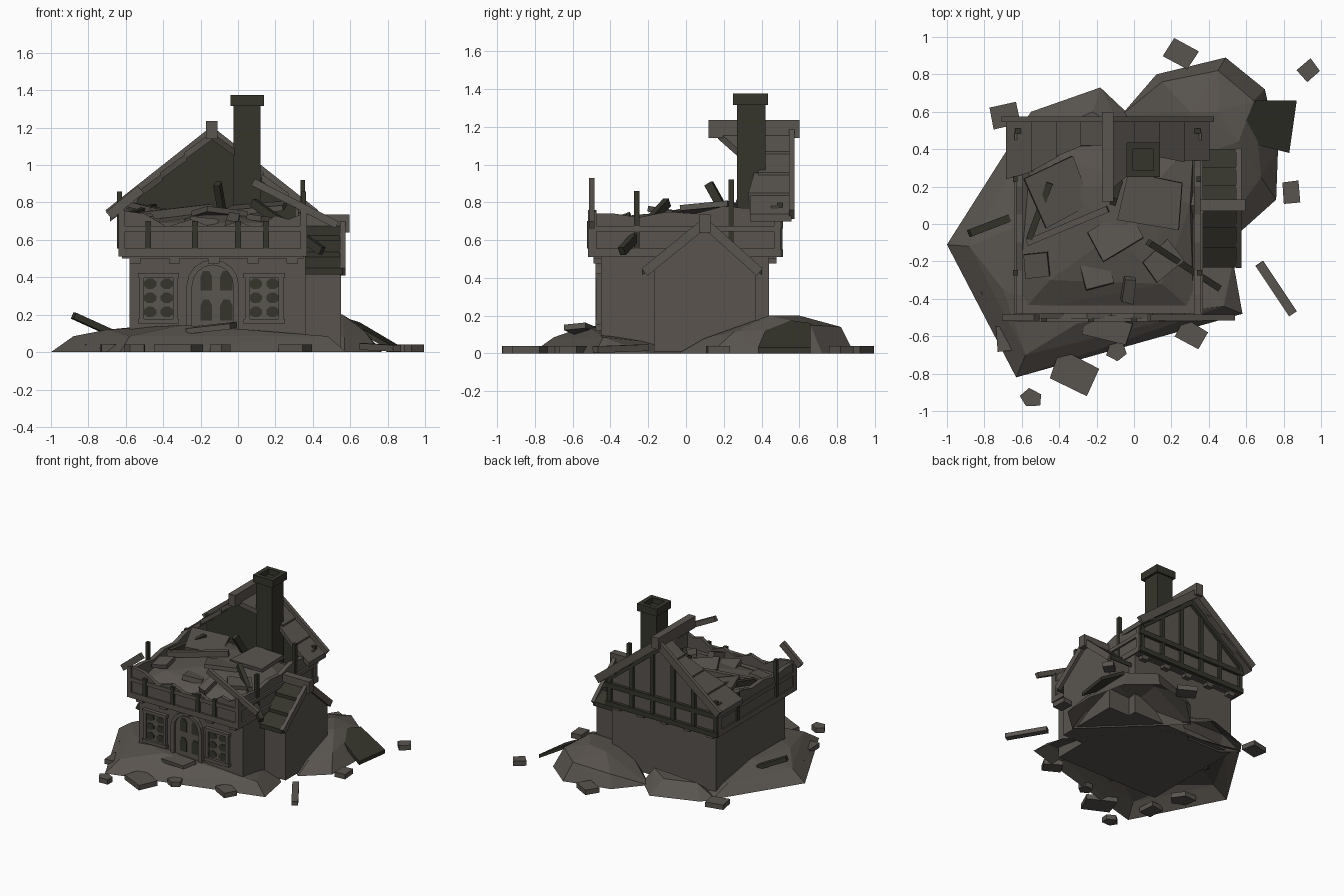
import bpy, bmesh, math, random
from mathutils import Vector, Matrix, Euler

if "Cube" in bpy.data.objects:
    bpy.data.objects.remove(bpy.data.objects["Cube"])

random.seed(4)

def material(name, rgb):
    m = bpy.data.materials.new(name)
    m.diffuse_color = (*rgb, 1)
    m.use_nodes = True
    m.node_tree.nodes["Principled BSDF"].inputs["Base Color"].default_value = m.diffuse_color
    return m

WALL = material("grey brown wall", (0.100, 0.088, 0.076))
TRIM = material("weathered trim", (0.102, 0.090, 0.077))
ROOF = material("brown shingle", (0.096, 0.086, 0.074))
DARK = material("dark olive wood", (0.036, 0.035, 0.025))
RUBBLE = material("rubble earth", (0.098, 0.087, 0.075))

def finish(name, bm, mat):
    bmesh.ops.recalc_face_normals(bm, faces=bm.faces)
    me = bpy.data.meshes.new(name)
    bm.to_mesh(me)
    bm.free()
    me.materials.append(mat)
    ob = bpy.data.objects.new(name, me)
    bpy.context.collection.objects.link(ob)
    return ob

def box(name, x, y, z, mat):
    bm = bmesh.new()
    m = Matrix.Translation(((x[0]+x[1])/2, (y[0]+y[1])/2, (z[0]+z[1])/2)) @ \
        Matrix.Diagonal((x[1]-x[0], y[1]-y[0], z[1]-z[0], 1))
    bmesh.ops.create_cube(bm, size=1, matrix=m)
    return finish(name, bm, mat)

def beam(name, p, q, w, h, mat):
    """Straight timber from p to q, w wide sideways, h tall."""
    p, q = Vector(p), Vector(q)
    d = (q - p).normalized()
    side = d.cross(Vector((0, 0, 1))).normalized()
    rot = Matrix((side, d, side.cross(d))).transposed().to_4x4()
    bm = bmesh.new()
    bmesh.ops.create_cube(bm, size=1, matrix=Matrix.Translation((p + q) / 2) @ rot @
                          Matrix.Diagonal((w, (q - p).length, h, 1)))
    return finish(name, bm, mat)

def extrude(bm, pts, vec):
    f = bm.faces.new([bm.verts.new(p) for p in pts])
    g = bmesh.ops.extrude_face_region(bm, geom=[f])
    bmesh.ops.translate(bm, verts=[v for v in g["geom"] if isinstance(v, bmesh.types.BMVert)], vec=vec)

def prism(name, profile, axis, a, b, mat):
    """Extrude a profile (x,z) along y, or (y,z) along x."""
    bm = bmesh.new()
    put = (lambda u, v, t: (u, t, v)) if axis == 'y' else (lambda u, v, t: (t, u, v))
    extrude(bm, [put(u, v, a) for u, v in profile], put(0, 0, b - a))
    return finish(name, bm, mat)

def mound(name, pts, mat, open_base=True):
    """Faceted heap: convex hull of a few points, open where it meets the ground."""
    bm = bmesh.new()
    for p in pts:
        bm.verts.new(p)
    g = bmesh.ops.convex_hull(bm, input=bm.verts)
    junk = {e for e in g["geom_interior"] + g["geom_unused"] if isinstance(e, bmesh.types.BMVert)}
    bmesh.ops.delete(bm, geom=list(junk), context='VERTS')
    bmesh.ops.recalc_face_normals(bm, faces=bm.faces)
    ob = finish(name, bm, mat)
    if open_base:
        bm = bmesh.new()
        bm.from_mesh(ob.data)
        bmesh.ops.delete(bm, geom=[f for f in bm.faces if all(v.co.z < .001 for v in f.verts)], context='FACES')
        bm.to_mesh(ob.data)
        bm.free()
    return ob

def chunk(name, c, size, rot, mat, n=4):
    """Irregular broken slab with n sides."""
    bm = bmesh.new()
    r = [.66 * random.uniform(.88, 1.08) for _ in range(n)]
    a = [2*math.pi*(k+.5)/n for k in range(n)]
    extrude(bm, [(size[0]*r[k]*math.cos(a[k]), size[1]*r[k]*math.sin(a[k]), -size[2]/2) for k in range(n)], (0, 0, size[2]))
    bm.transform(Matrix.Translation(c) @ Euler([math.radians(t) for t in rot]).to_matrix().to_4x4())
    return finish(name, bm, mat)

# Ground floor and side annex
box("ground_floor", (-.58, .36), (-.45, .44), (.01, .52), WALL)
prism("annex_walls", [(-.17, .01), (.37, .01), (.37, .45), (.1, .68), (-.17, .45)], 'x', .3, .55, WALL)

# Annex roof: three rows per slope, ridge and barge boards
for s, end in ((-1, -.22), (1, .39)):
    for i in range(3):
        y0, y1 = .1 + (end-.1)*i/3, .1 + (end-.1)*(i+1.12)/3
        z0, z1 = .69 - .26*i/3, .70 - .26*(i+1.12)/3
        prism("annex_roof_row", [(y0, z0-.03), (y1, z1-.015), (y1, z1+.02), (y0, z0)], 'x', .34, .56, DARK)
    beam("annex_barge_board", (.56, .1, .69), (.56, end, .43), .03, .05, TRIM)
box("annex_ridge", (.33, .595), (.07, .13), (.64, .735), TRIM)

# Upper storey walls with broken tops
box("upper_floor_slab", (-.62, .35), (-.49, .48), (.5, .62), WALL)
prism("upper_front_wall", [(-.64, .51), (.37, .51), (.37, .75), (.27, .71), (.2, .73), (.1, .66), (0, .70),
      (-.12, .66), (-.25, .71), (-.38, .67), (-.5, .74), (-.64, .76)], 'y', -.505, -.475, WALL)
side = [(-.49, .51), (.49, .51), (.49, .77), (.3, .77), (.2, .78), (.05, .74), (-.1, .75), (-.25, .72), (-.38, .74), (-.49, .74)]
prism("upper_right_wall", side, 'x', .32, .355, WALL)
prism("upper_left_wall", side, 'x', -.63, -.595, WALL)
for z0, z1 in ((.51, .555), (.645, .675)):
    box("front_rail", (-.64, .37), (-.52, -.49), (z0, z1), TRIM)
    for x in (-.64, .34):
        box("side_rail", (x, x+.03), (-.5, .5), (z0, z1), TRIM)
for x in (-.64, .335):
    for y in (-.52, .465):
        box("corner_post", (x, x+.035), (y, y+.035), (.51, .76), TRIM)
for x in (-.48, -.23, 0, .15):
    box("front_stud", (x-.015, x+.015), (-.525, -.5), (.555, .70), DARK)
for x, y, z in ((-.635, -.26, .86), (.35, -.26, .86), (-.635, .24, .78), (.345, .24, .92)):
    box("side_stud", (x-.012, x+.014), (y-.015, y+.015), (.555, z), DARK)
for i in range(5):
    x = -.55 + i*.21
    for y in (-.49, .43):
        box("floor_bracket", (x-.03, x+.03), (y, y+.05), (.475, .515), TRIM)

# Back gable with timber framing and a dark inner lining
box("gable_base", (-.64, .36), (.45, .49), (.51, .78), WALL)
prism("back_gable", [(-.62, .76), (.34, .76), (-.14, 1.17)], 'y', .455, .49, WALL)
prism("gable_lining", [(-.59, .62), (.31, .62), (.31, .77), (-.14, 1.16), (-.59, .77)], 'y', .445, .455, DARK)
for z in (.53, .68):
    box("gable_rail", (-.64, .37), (.485, .515), (z-.02, z+.02), DARK)
for x in (-.62, -.42, -.235, -.045, .14, .34):
    top = max(.8, 1.14 - abs(x+.14)*.86)
    box("gable_stud", (x-.016, x+.016), (.485, .51), (.51, top), DARK)
for s in (-1, 1):
    beam("gable_rafter", (-.14, .5, 1.12), (-.14+s*.48, .5, .74), .03, .04, DARK)

# Surviving roof: stepped shingle rows, broken towards the front
def roof_row(s, i, y0, y1):
    run, drop = .53/4, .44/4
    xa, xb = -.14 + s*run*i, -.14 + s*run*(i+1.1)
    za, zb = 1.175 - drop*i, 1.19 - drop*(i+1.1)
    bm = bmesh.new()
    extrude(bm, [(xa, y0, za), (xb, y1, zb), (xb, .56, zb), (xa, .56, za)], (0, 0, -.04))
    finish("roof_row", bm, ROOF)

for i, (a, b) in enumerate(((.17, .29), (.42, .38), (.36, .33), (.34, .34))):
    roof_row(1, i, a, b)
for i, (a, b) in enumerate(((.42, .42), (.42, .36), (.36, .28), (.28, .24))):
    roof_row(-1, i, a, b)
for s in (-1, 1):
    beam("back_barge_board", (-.14, .56, 1.17), (-.14+s*.55, .56, .735), .03, .06, TRIM)
box("ridge_beam", (-.17, -.11), (.12, .6), (1.14, 1.235), TRIM)
beam("front_barge_left", (-.69, -.5, .73), (-.52, -.5, .87), .03, .05, TRIM)
beam("front_barge_right", (.08, -.5, .91), (.53, -.5, .68), .03, .04, TRIM)

# Chimney with hollow cap
box("chimney_shaft", (-.025, .12), (.27, .42), (.6, 1.33), DARK)
for x in ((-.04, -.005), (.105, .14)):
    box("chimney_cap_side", x, (.25, .435), (1.315, 1.375), DARK)
for y in ((.25, .285), (.4, .435)):
    box("chimney_cap_end", (-.005, .105), y, (1.315, 1.375), DARK)

# Windows with octagonal panes
def pane(x, z, rx, rz):
    prism("window_pane", [(x + rx*math.cos(math.pi*(k+.5)/4), z + rz*math.sin(math.pi*(k+.5)/4))
                          for k in range(8)], 'y', -.466, -.458, DARK)

for c in (-.425, .14):
    box("window_back", (c-.09, c+.09), (-.459, -.44), (.17, .41), TRIM)
    for x in (c-.09, c+.09):
        box("window_jamb", (x-.013, x+.013), (-.475, -.44), (.17, .41), TRIM)
    for z in (.165, .41):
        box("window_sill", (c-.11, c+.11), (-.48, -.44), (z-.013, z+.013), TRIM)
    for dx in (-.045, .045):
        for z in (.215, .29, .365):
            pane(c+dx, z, .036, .03)

# Arched door: stone arch ring, leaf and dark panes
def arch(r, n=8):
    return [(-.135 + r*math.cos(math.pi*k/n), .355 + r*math.sin(math.pi*k/n)) for k in range(n+1)]

prism("door_leaf", [(-.025, .05)] + arch(.11) + [(-.245, .05)], 'y', -.46, -.44, TRIM)
prism("door_arch", [(.005, .05)] + arch(.14) + [(-.275, .05), (-.245, .05)] + arch(.11)[::-1] + [(-.025, .05)],
      'y', -.48, -.44, TRIM)
for s, xs in ((-1, (-.2, -.14)), (1, (-.095, -.03))):
    for z0, z1 in ((.17, .28), (.33, .435)):
        a, b = xs
        prism("door_pane", [(a, z0), (b, z0), (b, z1-.03), (b-.015, z1), (a+.015, z1), (a, z1-.03)],
              'y', -.467, -.459, DARK)

# Rubble filling the upper storey
mound("upper_rubble", [(-.6, -.47, .6), (.32, -.47, .6), (.32, .45, .6), (-.6, .45, .6), (-.6, -.2, .66),
      (-.45, -.3, .69), (.15, -.32, .69), (.3, .1, .7), (-.1, -.05, .745), (-.35, .2, .74), (.1, .2, .75),
      (-.55, .4, .7)], RUBBLE)
for c, size, rot, m in (
        ((-.52, -.22, .71), (.15, .15, .03), (8, -10, 5), RUBBLE), ((.1, .13, .77), (.34, .28, .03), (6, -5, -10), RUBBLE),
        ((-.1, -.06, .74), (.28, .2, .03), (-8, 6, 30), RUBBLE), ((-.03, -.35, .70), (.07, .15, .05), (20, 10, -5), RUBBLE),
        ((-.4, .17, .75), (.3, .3, .03), (6, 10, 25), RUBBLE), ((-.2, -.27, .69), (.16, .14, .04), (-8, 6, 15), RUBBLE),
        ((.15, -.2, .71), (.2, .15, .03), (5, 6, 40), RUBBLE)):
    chunk("upper_debris", c, size, rot, m)
for p, q, m in (((-.57, -.1, .72), (-.14, .08, .77), TRIM), ((-.56, -.08, .73), (-.45, .22, .77), DARK),
                ((.08, -.1, .8), (.45, -.34, .54), DARK), ((-.11, .12, .90), (-.08, .22, .72), DARK)):
    beam("fallen_beam", p, q, .035, .045, m)

# Rubble heaps around the foot of the house
mound("front_heap", [(-1, -.11, 0), (-.63, -.82, 0), (.58, -.48, 0), (.53, -.2, 0), (-.6, .52, 0), (0, .4, 0),
      (-.88, -.12, .085), (-.58, -.7, .085), (.48, -.44, .085), (-.7, -.35, .12), (-.3, -.53, .145),
      (.05, -.48, .12), (-.62, .35, .07), (-.6, 0, .13)], RUBBLE)
mound("back_right_heap", [(-.07, .58, 0), (.12, .8, 0), (.49, .89, 0), (.7, .72, 0), (.77, .4, 0), (.76, .13, 0),
      (.57, -.04, 0), (.3, .3, 0), (.15, .76, .1), (.45, .82, .14), (.64, .66, .15), (.3, .6, .18), (.45, .6, .2),
      (.56, .44, .2), (.68, .25, .11), (.3, .35, .15), (.57, .1, .08)], RUBBLE)
mound("back_left_heap", [(-.62, .5, 0), (-.55, .6, 0), (-.18, .73, 0), (0, .56, 0), (-.2, .4, 0), (-.5, .4, 0),
      (-.22, .6, .1), (-.45, .5, .09), (-.05, .48, .1)], RUBBLE)

# Loose stones, slabs and timbers
for x, y, w, d, r, n in ((.25, .91, .17, .13, -30, 4), (.935, .82, .1, .09, 40, 4), (.84, .17, .09, .12, 5, 4),
                         (-.69, .58, .16, .13, 12, 4), (-.75, -.34, .16, .12, -40, 5), (-.68, -.61, .12, .15, 5, 4),
                         (-.32, -.8, .25, .18, -25, 4), (-.55, -.93, .1, .08, -10, 5), (-.09, -.68, .09, .09, 20, 5),
                         (.31, -.59, .16, .12, -30, 4)):
    chunk("loose_stone", (x, y, .02), (w, d, .04), (0, 0, r), RUBBLE, n)
panel = [(.55, .45, .19), (.65, .66, .16), (.87, .66, .03), (.83, .38, .03)]
mound("fallen_roof_panel", panel + [(x, y, z-.03) for x, y, z in panel], DARK, False)
chunk("door_slab", (-.14, -.56, .13), (.28, .14, .03), (5, -6, -15), RUBBLE)
beam("ground_timber", (.67, -.21, .03), (.85, -.48, .02), .05, .035, TRIM)
beam("leaning_timber", (-.88, -.05, .195), (-.67, .03, .1), .04, .035, DARK)
